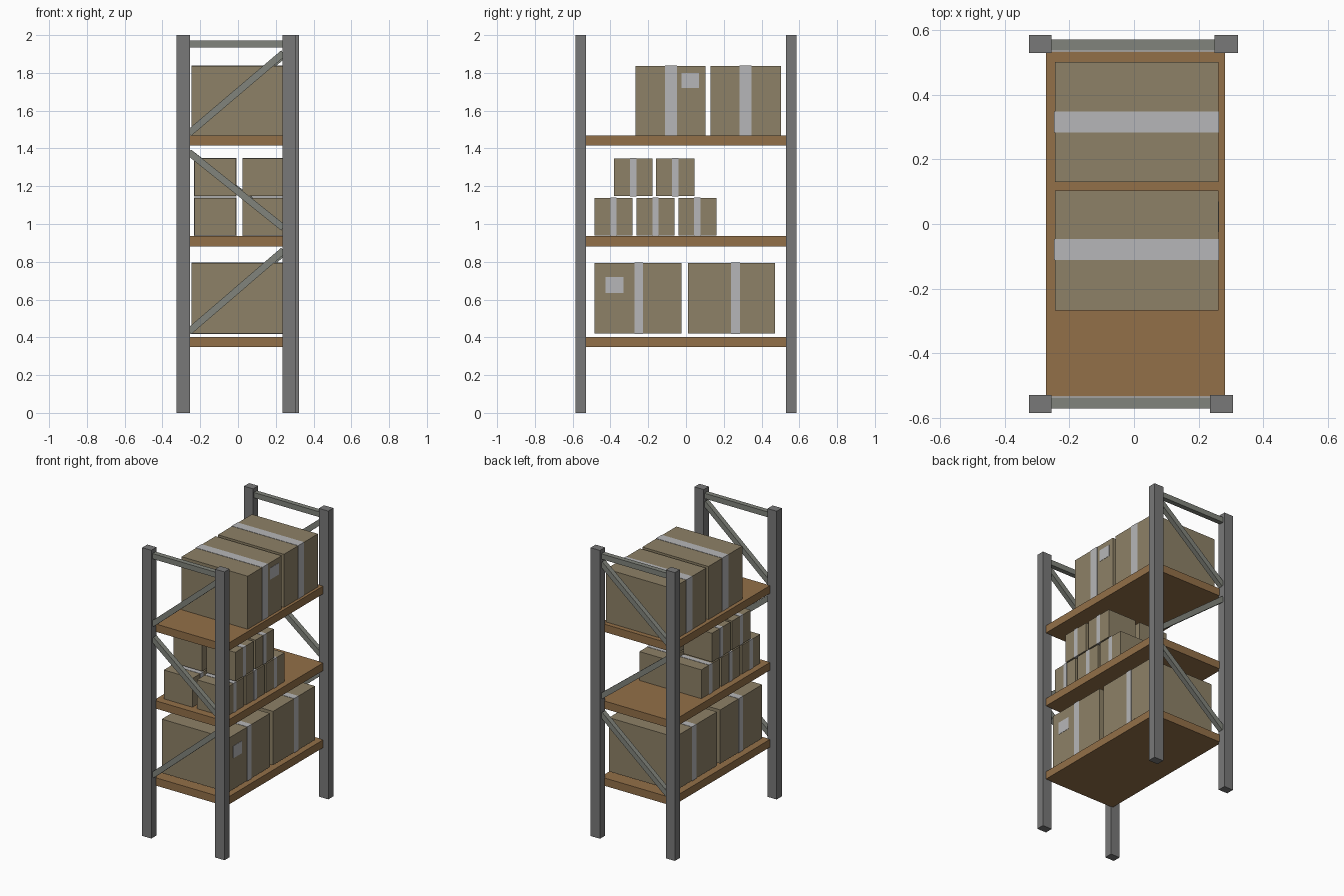
import bpy, math

if "Cube" in bpy.data.objects:
    bpy.data.objects.remove(bpy.data.objects["Cube"])


def material(name, rgb):
    m = bpy.data.materials.new(name)
    m.diffuse_color = (*rgb, 1)
    m.use_nodes = True
    m.node_tree.nodes["Principled BSDF"].inputs["Base Color"].default_value = m.diffuse_color
    return m


STEEL = material("steel", (0.19, 0.19, 0.19))
BRACE = material("brace_steel", (0.22, 0.23, 0.20))
WOOD = material("wood", (0.29, 0.16, 0.065))
CARD = material("cardboard", (0.27, 0.22, 0.135))
TAPE = material("tape", (0.47, 0.47, 0.48))


def block(name, x, y, z, mat, tilt=0):
    """Box spanning the (min, max) pairs, optionally tilted in the xz plane."""
    mid = [(a + b) / 2 for a, b in (x, y, z)]
    half = [(b - a) / 2 for a, b in (x, y, z)]
    verts = [(i * half[0], j * half[1], k * half[2])
             for i in (-1, 1) for j in (-1, 1) for k in (-1, 1)]
    faces = [(0, 1, 3, 2), (4, 6, 7, 5), (0, 4, 5, 1),
             (2, 3, 7, 6), (0, 2, 6, 4), (1, 5, 7, 3)]
    me = bpy.data.meshes.new(name)
    me.from_pydata(verts, [], faces)
    me.materials.append(mat)
    ob = bpy.data.objects.new(name, me)
    ob.location = mid
    ob.rotation_euler.y = -tilt
    bpy.context.collection.objects.link(ob)
    return ob


def carton(name, x, y, z, tape_width, tape_y=None, label=None):
    """Cardboard box with a band of tape around it and an optional label."""
    block(name, x, y, z, CARD)
    c = sum(y) / 2 if tape_y is None else tape_y
    t = 0.002
    block(name + "_tape", (x[0] - t, x[1] + t), (c - tape_width / 2, c + tape_width / 2),
          (z[0] - t, z[1] + t), TAPE)
    if label:
        block(name + "_label", (x[1] - t, x[1] + t), label[0], label[1], TAPE)


def brace(name, x0, z0, x1, z1, y):
    """Diagonal bar between two points of an end frame."""
    cx, cz = (x0 + x1) / 2, (z0 + z1) / 2
    half = math.hypot(x1 - x0, z1 - z0) / 2
    block(name, (cx - half, cx + half), y, (cz - 0.018, cz + 0.018), BRACE,
          math.atan2(z1 - z0, x1 - x0))


# End frames: two posts, a top rail and three zigzag braces each
for side, s, right in (("front", -1, 0.235), ("back", 1, 0.25)):
    post_y = sorted((s * 0.53, s * 0.586))
    bar_y = sorted((s * 0.538, s * 0.572))
    block(side + "_left_post", (-0.325, -0.255), post_y, (0, 2), STEEL)
    block(side + "_right_post", (right, right + 0.072), post_y, (0, 2), STEEL)
    block(side + "_top_rail", (-0.26, right + 0.005), bar_y, (1.935, 1.972), BRACE)
    for n, (z0, z1) in enumerate(((0.43, 0.86), (1.38, 0.98), (1.48, 1.905))):
        brace(f"{side}_brace_{n}", -0.26, z0, right + 0.005, z1, bar_y)

# Shelves
for n, z in enumerate((0.348, 0.882, 1.415)):
    block(f"shelf_{n}", (-0.272, 0.282), (-0.535, 0.535), (z, z + 0.054), WOOD)

# Large cartons on the bottom and top shelves
wide = (-0.245, 0.262)
carton("lower_front_carton", wide, (-0.485, -0.025), (0.42, 0.793), 0.047, -0.25,
       ((-0.427, -0.332), (0.635, 0.72)))
carton("lower_back_carton", wide, (0.01, 0.47), (0.42, 0.793), 0.047, 0.263)
carton("upper_front_carton", wide, (-0.268, 0.104), (1.469, 1.837), 0.064, -0.079,
       ((-0.025, 0.07), (1.72, 1.80)))
carton("upper_back_carton", wide, (0.13, 0.502), (1.469, 1.837), 0.064, 0.316)

# Small cartons stacked in two columns on the middle shelf
for col, x in (("left", (-0.23, -0.01)), ("right", (0.025, 0.245))):
    for n, (y, z) in enumerate(((-0.485, 0.938), (-0.263, 0.938), (-0.041, 0.938),
                                (-0.38, 1.147), (-0.158, 1.147))):
        carton(f"small_{col}_carton_{n}", x, (y, y + 0.202), (z, z + 0.2), 0.033)
